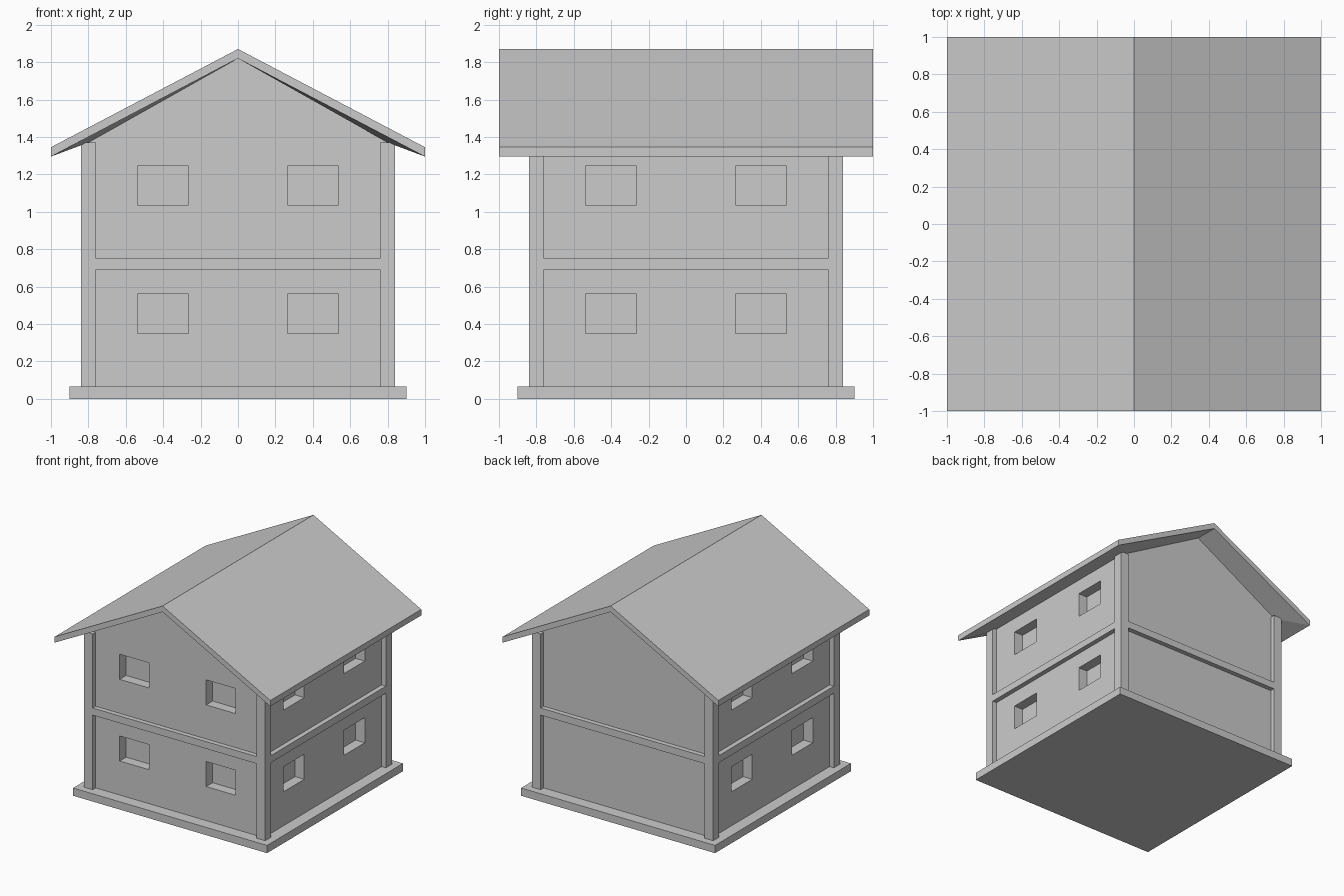
import bpy, bmesh
from mathutils import Matrix

if "Cube" in bpy.data.objects:
    bpy.data.objects.remove(bpy.data.objects["Cube"])

WALL, POST_IN, POST_OUT = 0.80, 0.76, 0.84
BASE_TOP, EAVE, APEX = 0.065, 1.37, 1.82


def finish(name, bm):
    bmesh.ops.recalc_face_normals(bm, faces=bm.faces)
    mesh = bpy.data.meshes.new(name)
    bm.to_mesh(mesh)
    bm.free()
    ob = bpy.data.objects.new(name, mesh)
    bpy.context.collection.objects.link(ob)
    return ob


def add_box(bm, x, y, z):
    size = [b - a for a, b in (x, y, z)]
    mid = [(a + b) / 2 for a, b in (x, y, z)]
    m = Matrix.Translation(mid) @ Matrix.Diagonal((*size, 1))
    bmesh.ops.create_cube(bm, size=1, matrix=m)


def box(name, x, y, z):
    bm = bmesh.new()
    add_box(bm, x, y, z)
    return finish(name, bm)


def span(a, b, s):
    return tuple(sorted((a * s, b * s)))


# Foundation slab
box("foundation", (-0.9, 0.9), (-0.9, 0.9), (0, BASE_TOP))

# Walls with gable ends
bm = bmesh.new()
outline = [(-WALL, BASE_TOP), (WALL, BASE_TOP), (WALL, EAVE), (0, APEX), (-WALL, EAVE)]
face = bm.faces.new([bm.verts.new((x, -WALL, z)) for x, z in outline])
ext = bmesh.ops.extrude_face_region(bm, geom=[face], use_keep_orig=True)
bmesh.ops.translate(bm, vec=(0, 2 * WALL, 0),
                    verts=[v for v in ext["geom"] if isinstance(v, bmesh.types.BMVert)])
walls = finish("walls", bm)

# Window recesses on front, left and right; the back is blank
bm = bmesh.new()
depth = (WALL - 0.085, WALL + 0.1)
for z in ((0.35, 0.56), (1.035, 1.245)):
    for s in (-1, 1):
        across = span(0.265, 0.537, s)
        add_box(bm, across, span(*depth, -1), z)
        for side in (-1, 1):
            add_box(bm, span(*depth, side), across, z)
cutter = finish("window_cutter", bm)
cutter.hide_render = True
cutter.hide_viewport = True
mod = walls.modifiers.new("windows", "BOOLEAN")
mod.operation = "DIFFERENCE"
mod.solver = "EXACT"
mod.object = cutter

# Corner posts
for sx in (-1, 1):
    for sy in (-1, 1):
        box("corner_post", span(POST_IN, POST_OUT, sx), span(POST_IN, POST_OUT, sy),
            (BASE_TOP, EAVE))

# Floor beams between the posts
for s in (-1, 1):
    along, across, z = (-POST_IN, POST_IN), span(POST_IN, POST_OUT, s), (0.69, 0.75)
    box("floor_beam_x", along, across, z)
    box("floor_beam_y", across, along, z)

# Roof: rings of top edge, bottom edge and soffit line where it meets the walls
bm = bmesh.new()


def ring(half, z_eave, z_ridge):
    pts = [(-half, -half, z_eave), (0, -half, z_ridge), (half, -half, z_eave),
           (half, half, z_eave), (0, half, z_ridge), (-half, half, z_eave)]
    return [bm.verts.new(p) for p in pts]


top = ring(1, 1.345, 1.87)
rim = ring(1, 1.295, APEX)
inner = ring(WALL, EAVE, APEX)
for a, b in ((top, rim), (rim, inner)):
    for i in range(6):
        j = (i + 1) % 6
        bm.faces.new((a[i], a[j], b[j], b[i]))
for r in (top, inner):
    bm.faces.new((r[0], r[1], r[4], r[5]))
    bm.faces.new((r[1], r[2], r[3], r[4]))
finish("roof", bm)
